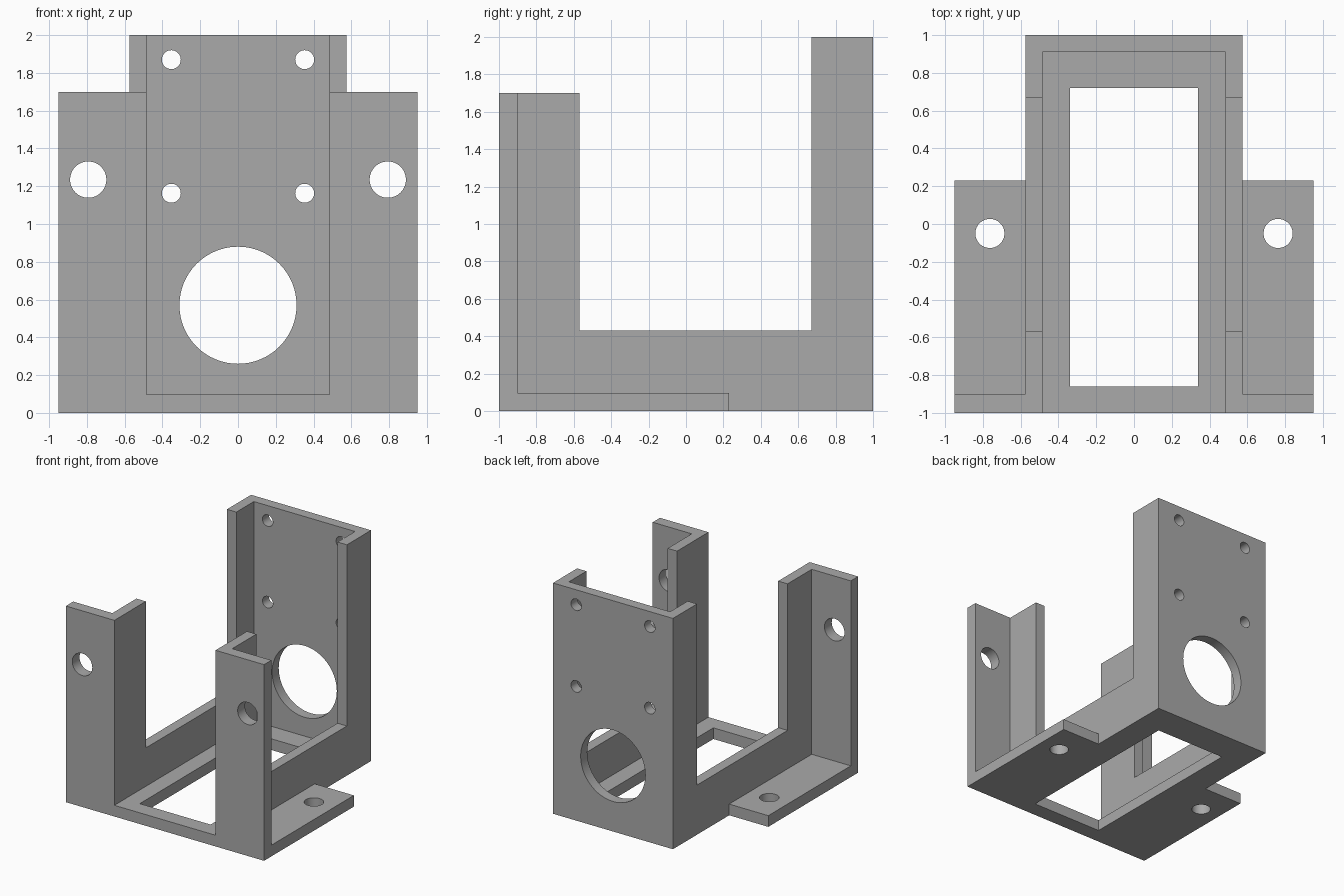
import bpy, bmesh, math
from mathutils import Vector, Matrix

cube = bpy.data.objects.get("Cube")
if cube:
    bpy.data.objects.remove(cube, do_unlink=True)

grey = bpy.data.materials.new("plain_grey")
grey.use_nodes = True
colour = (0.4, 0.4, 0.4, 1)
grey.diffuse_color = colour
grey.node_tree.nodes["Principled BSDF"].inputs["Base Color"].default_value = colour


def add_object(name, bm):
    bmesh.ops.recalc_face_normals(bm, faces=bm.faces)
    mesh = bpy.data.meshes.new(name)
    bm.to_mesh(mesh)
    bm.free()
    mesh.materials.append(grey)
    obj = bpy.data.objects.new(name, mesh)
    bpy.context.collection.objects.link(obj)
    return obj


def side_prism(name, outline, x0, x1):
    """Extrude a (y, z) outline along x."""
    bm = bmesh.new()
    face = bm.faces.new([bm.verts.new((x0, y, z)) for y, z in outline])
    extruded = bmesh.ops.extrude_face_region(bm, geom=[face])["geom"]
    verts = [v for v in extruded if isinstance(v, bmesh.types.BMVert)]
    bmesh.ops.translate(bm, verts=verts, vec=(x1 - x0, 0, 0))
    return add_object(name, bm)


def box(name, x0, x1, y0, y1, z0, z1):
    return side_prism(name, [(y0, z0), (y1, z0), (y1, z1), (y0, z1)], x0, x1)


def drill(name, centre, radius, axis):
    """Round cutter along y or z."""
    bm = bmesh.new()
    turn = Matrix.Rotation(math.pi / 2, 4, "X") if axis == "Y" else Matrix()
    bmesh.ops.create_cone(bm, cap_ends=True, segments=64, radius1=radius, radius2=radius,
                          depth=0.3, matrix=Matrix.Translation(Vector(centre)) @ turn)
    return add_object(name, bm)


def combine(target, other, operation):
    mod = target.modifiers.new(other.name, "BOOLEAN")
    mod.operation = operation
    mod.solver = "EXACT"
    mod.object = other
    other.hide_render = True
    helpers.append(other)


helpers = []
HALF, WALL, FLOOR, WIDE = 0.575, 0.485, 0.097, 0.95

# Channel body: low sides, front posts and a tall back
bracket = side_prism("motor_bracket", [
    (-1, 0), (1, 0), (1, 2), (0.67, 2), (0.67, 0.43),
    (-0.57, 0.43), (-0.57, 1.7), (-1, 1.7)], -HALF, HALF)
combine(bracket, box("channel_cutter", -WALL, WALL, -1.2, 0.91, FLOOR, 2.2), "DIFFERENCE")

# L-shaped mounting flanges: upright ear and foot tab
for name, s in (("left", 1), ("right", -1)):
    flange = side_prism(name + "_flange", [
        (-1, 0), (0.23, 0), (0.23, FLOOR), (-0.9, FLOOR), (-0.9, 1.7), (-1, 1.7)],
        s * (HALF - 0.04), s * WIDE)
    combine(bracket, flange, "UNION")

# Floor window and the back shaft hole
combine(bracket, box("window_cutter", -0.34, 0.34, -0.86, 0.72, -0.1, 0.2), "DIFFERENCE")
combine(bracket, drill("shaft_cutter", (0, 0.97, 0.57), 0.31, "Y"), "DIFFERENCE")

# Screw holes, mirrored on both sides
for name, s in (("left", 1), ("right", -1)):
    for level, z in (("lower", 1.163), ("upper", 1.87)):
        combine(bracket, drill(f"{name}_{level}_screw_cutter", (s * 0.353, 0.97, z), 0.05, "Y"),
                "DIFFERENCE")
    combine(bracket, drill(name + "_ear_cutter", (s * 0.793, -0.95, 1.235), 0.096, "Y"), "DIFFERENCE")
    combine(bracket, drill(name + "_foot_cutter", (s * 0.763, -0.05, 0.05), 0.077, "Z"), "DIFFERENCE")

# Bake the cuts, remove the helpers and merge flat faces
bpy.context.view_layer.update()
evaluated = bracket.evaluated_get(bpy.context.evaluated_depsgraph_get())
bm = bmesh.new()
bm.from_mesh(evaluated.to_mesh())
bracket.modifiers.clear()
for helper in helpers:
    bpy.data.objects.remove(helper, do_unlink=True)
bmesh.ops.remove_doubles(bm, verts=bm.verts, dist=0.0001)
bmesh.ops.dissolve_limit(bm, angle_limit=0.01, verts=bm.verts, edges=bm.edges)
for face in bm.faces:
    face.material_index = 0
bm.to_mesh(bracket.data)
bm.free()

# Smooth hole walls, sharp plate edges
bpy.ops.object.select_all(action="DESELECT")
bracket.select_set(True)
bpy.context.view_layer.objects.active = bracket
bpy.ops.object.shade_smooth_by_angle(angle=math.radians(30))
